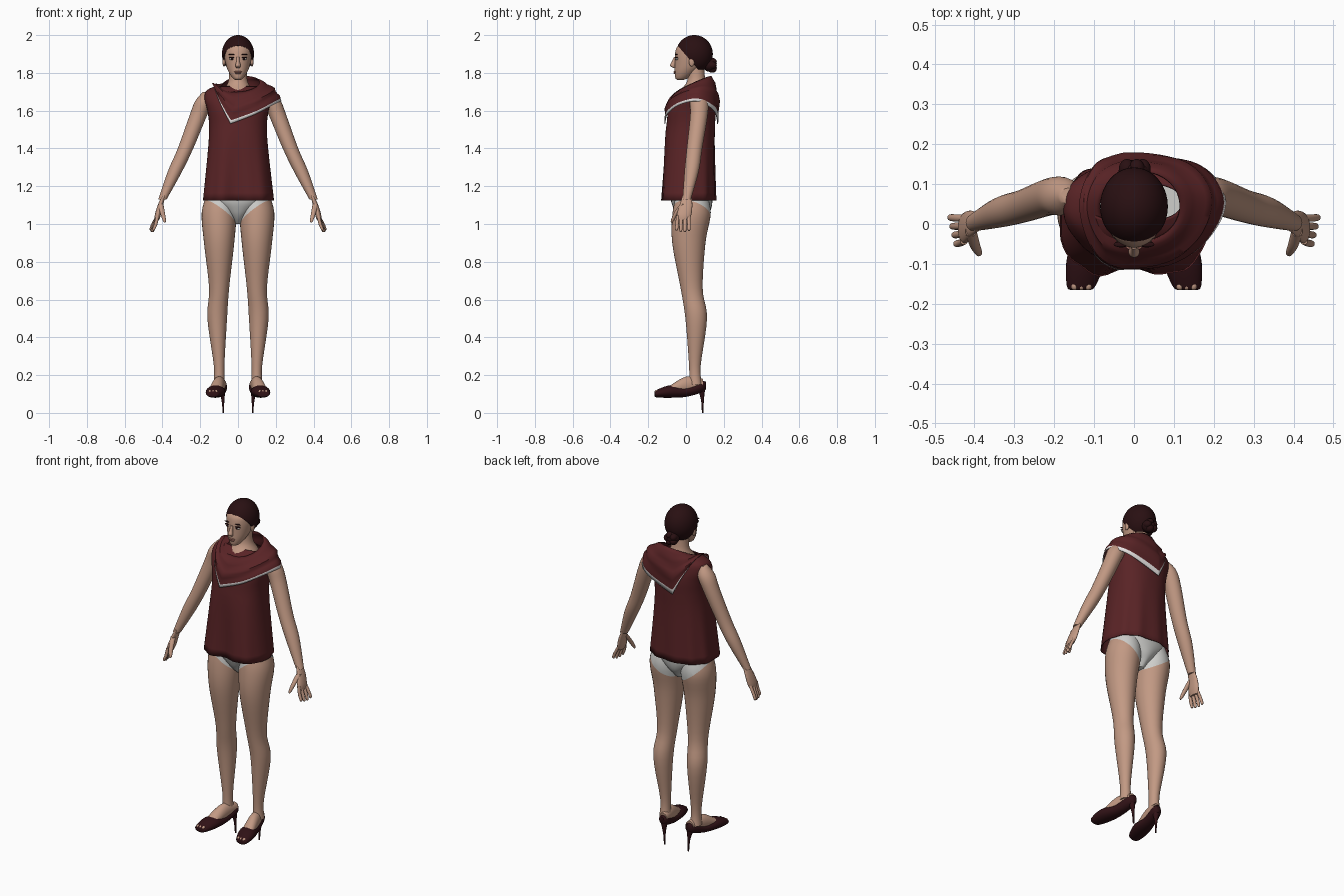
import bpy, bmesh, math
from mathutils import Vector

if "Cube" in bpy.data.objects:
    bpy.data.objects.remove(bpy.data.objects["Cube"], do_unlink=True)


def material(name, red, green, blue):
    mat = bpy.data.materials.new(name)
    mat.use_nodes = True
    mat.diffuse_color = (red, green, blue, 1)
    shader = next(n for n in mat.node_tree.nodes if n.type == 'BSDF_PRINCIPLED')
    shader.inputs["Base Color"].default_value = mat.diffuse_color
    shader.inputs["Roughness"].default_value = .7
    return mat


SKIN = material("skin", .54, .32, .23)
CLOTH = material("maroon cloth", .1, .017, .019)
TRIM = material("white trim", .8, .77, .76)
BRIEF = material("pale grey cotton", .62, .62, .6)
HAIR = material("dark brown hair", .022, .005, .006)
LEATHER = material("dark leather", .03, .006, .008)
LIP = material("lip", .4, .17, .13)
EYE = material("eye white", .6, .57, .53)


def finish(name, bm, mats, mirror=False, thickness=0):
    bmesh.ops.recalc_face_normals(bm, faces=bm.faces)
    mesh = bpy.data.meshes.new(name)
    bm.to_mesh(mesh)
    bm.free()
    for mat in mats:
        mesh.materials.append(mat)
    mesh.shade_smooth()
    mesh.set_sharp_from_angle(angle=math.radians(50))
    ob = bpy.data.objects.new(name, mesh)
    bpy.context.collection.objects.link(ob)
    if thickness:
        solid = ob.modifiers.new("thickness", 'SOLIDIFY')
        solid.thickness, solid.offset = thickness, -1
    if mirror:
        ob.modifiers.new("mirror", 'MIRROR')


def spline(a, b, c, d, t):
    linear = c - a
    square = a * 2 - b * 5 + c * 4 - d
    cube = b * 3 - a - c * 3 + d
    return b + (linear + (square + cube * t) * t) * t / 2


def smooth_rows(rows, steps=5):
    rows = [Vector(row) for row in rows]
    padded = [rows[0]] + rows + [rows[-1]]
    for i in range(len(rows) - 1):
        for s in range(steps):
            yield spline(*padded[i:i + 4], s / steps)
    yield rows[-1]


def bridge(bm, rings):
    for low, high in zip(rings, rings[1:]):
        for i in range(len(low)):
            bm.faces.new((low[i - 1], low[i], high[i], high[i - 1]))


def loft(rows, sides=24, power=2, caps=True, shape=None):
    """Rows are height, centre x, centre y, radius x, radius y."""
    bm = bmesh.new()
    rings = []
    for z, x, y, rx, ry in smooth_rows(rows):
        ring = []
        for i in range(sides):
            angle = math.tau * i / sides
            c, s = math.cos(angle), math.sin(angle)
            co = Vector((x + rx * math.copysign(abs(c) ** (2 / power), c),
                         y + ry * math.copysign(abs(s) ** (2 / power), s), z))
            ring.append(bm.verts.new(shape(co, angle) if shape else co))
        rings.append(ring)
    bridge(bm, rings)
    if caps:
        bm.faces.new(rings[0])
        bm.faces.new(rings[-1])
    return bm


def limb(rows, flat=1, **options):
    """Rows are height, x, y, radius; flat is depth over width."""
    return loft([(z, x, y, r, r * flat) for z, x, y, r in rows], **options)


def core(rows, **options):
    """Centred rows are height, y, half width, half depth."""
    return loft([(z, 0, y, rx, ry) for z, y, rx, ry in rows], **options)


def ball(name, centre, size, mat, mirror=False):
    bm = bmesh.new()
    bmesh.ops.create_uvsphere(bm, u_segments=24, v_segments=14, radius=1)
    bmesh.ops.scale(bm, vec=size, verts=bm.verts)
    bmesh.ops.translate(bm, vec=centre, verts=bm.verts)
    finish(name, bm, [mat], mirror)


def split(bm, point, normal, **options):
    geometry = bm.verts[:] + bm.edges[:] + bm.faces[:]
    return bmesh.ops.bisect_plane(bm, geom=geometry, plane_co=point,
                                  plane_no=normal, **options)


# Legs, with the high-cut brief split off along a sloping plane
leg = limb([(1.17, .09, .03, .07), (1.06, .1, .03, .092), (.9, .1, .015, .08),
            (.66, .1, .03, .053), (.5, .11, .054, .052), (.25, .1, .047, .028),
            (.15, .1, .05, .031)], flat=1.1, sides=32)
crotch, slope = Vector((0, 0, 1)), Vector((-.73, .29, 1))
split(leg, crotch, slope)
for face in leg.faces:
    face.material_index = int((face.calc_center_median() - crotch).dot(slope) > 0)
finish("legs", leg, [SKIN, BRIEF], mirror=True)
finish("brief_centre", core([(1, .035, .02, .04), (1.03, .035, .04, .07),
                             (1.07, .035, .09, .095), (1.13, .03, .165, .11),
                             (1.2, .03, .15, .1)], sides=32), [BRIEF])


# Feet and peep-toe shoes are lofted from heel to toe, then turned outward
def turn_out(co, angle):
    along = co.z
    return Vector((.103 + co.x - .19 * along, along, co.y))


finish("feet", core([(.09, .15, .025, .03), (0, .145, .032, .047),
                     (-.1, .115, .035, .02), (-.14, .108, .03, .012)],
                    shape=turn_out), [SKIN], mirror=True)
finish("shoes", core([(.105, .145, .012, .02), (.08, .137, .03, .03),
                      (0, .112, .037, .027), (-.085, .113, .049, .033),
                      (-.155, .102, .036, .02), (-.166, .1, .02, .012)],
                     shape=turn_out), [LEATHER], mirror=True)
finish("shoe_heels", limb([(.14, .086, .08, .023), (.07, .08, .087, .008),
                           (0, .077, .088, .004)]), [LEATHER], mirror=True)
for i in range(3):
    ball(f"toe_{i}", (.115 + .017 * i, -.155, .113), (.009, .011, .008), SKIN, True)

# Arms and hands
finish("arms", limb([(1.7, .165, .07, .02), (1.65, .18, .07, .047),
                     (1.57, .212, .068, .046), (1.4, .278, .045, .041),
                     (1.28, .333, .03, .038), (1.13, .4, .004, .022)]), [SKIN], True)
finish("palms", limb([(1.15, .393, .005, .01), (1.1, .411, 0, .014),
                      (1.05, .424, -.01, .016), (1.02, .43, -.013, .012)],
                     flat=2.4), [SKIN], True)
for i in range(4):
    y, x = .019 * i - .043, .445 + .005 * i
    tip = .965 - .008 * math.sin(i)
    finish(f"finger_{i}", limb([(1.045, .426, y, .009), (1, x - .01, y * 1.1, .009),
                                (tip + .01, x, y * 1.15, .008),
                                (tip, x, y * 1.15, .004)]), [SKIN], True)
finish("thumbs", limb([(1.105, .409, -.018, .014), (1.06, .4, -.05, .013),
                       (1.02, .39, -.071, .009), (1.008, .388, -.075, .004)]),
       [SKIN], True)


# Sleeveless top with a softly folded hem
def drape(co, angle):
    weight = max(0, 1.5 - co.z) * 2.7
    if co.y < 0:
        co.y += .032 * weight * math.exp(-(co.x / .06) ** 2)
    co.x *= 1 + .015 * weight * math.cos(9 * angle)
    co.y += .004 * weight * math.cos(11 * angle)
    return co


finish("top", core([(1.125, .008, .188, .15), (1.4, .016, .159, .136),
                    (1.52, .025, .153, .129), (1.6, .031, .162, .125),
                    (1.66, .04, .177, .108), (1.705, .05, .168, .084),
                    (1.73, .055, .12, .05)],
                   sides=64, power=2.4, caps=False, shape=drape),
       [CLOTH], thickness=.004)

# Asymmetric cowl: a tilted oval neck rim joined to a hem with two corners
hem = [(-.04, -.115, 1.53), (.09, -.102, 1.58), (.185, -.04, 1.63),
       (.23, .06, 1.65), (.16, .15, 1.6), (-.03, .17, 1.53),
       (-.09, .153, 1.65), (-.13, .055, 1.74), (-.1, -.075, 1.65)]
hem = [Vector(p) for p in hem]
CORNERS = (hem[0], hem[5])
count, steps, levels = len(hem), 10, 10


def hem_point(i, t):
    a, b, c, d = [hem[(i + k) % count] for k in (-1, 0, 1, 2)]
    if b in CORNERS:
        a = c
    if c in CORNERS:
        d = b
    return spline(a, b, c, d, t)


def rim_point(turn):
    angle = math.tau * turn - math.pi / 2
    x, y = .015 + .1 * math.cos(angle), .045 + .09 * math.sin(angle)
    return Vector((x, y, 1.72 + .1 * x + .45 * y))


cowl = bmesh.new()
rings = []
for level in range(levels + 1):
    t = level / levels
    bulge = math.sin(math.pi * t)
    ring = []
    for i in range(count * steps):
        edge = hem_point(i // steps, i % steps / steps)
        co = rim_point(i / count / steps).lerp(edge, t)
        out = Vector((co.x, co.y - .05, .06)).normalized()
        fold = math.sin(8 * t + 6 * co.x) ** 2
        ring.append(cowl.verts.new(co + out * bulge * (.018 + .012 * fold)))
    rings.append(ring)
bridge(cowl, rings)
border = set(rings[-1])
for face in cowl.faces:
    face.material_index = int(any(v in border for v in face.verts))
finish("cowl_collar", cowl, [CLOTH, TRIM], thickness=.005)

# Neck and head
finish("neck", core([(1.66, .045, .08, .085), (1.7, .05, .08, .085),
                     (1.76, .055, .05, .048), (1.86, .05, .046, .046)]), [SKIN])
finish("head", core([(1.763, -.03, .014, .016), (1.772, -.022, .028, .034),
                     (1.8, -.005, .047, .055), (1.84, .015, .063, .075),
                     (1.9, .028, .074, .086), (1.94, .036, .071, .081),
                     (1.985, .042, .03, .035)], sides=32), [SKIN])
finish("nose", core([(1.885, -.056, .007, .007), (1.86, -.064, .009, .011),
                     (1.838, -.07, .014, .014), (1.825, -.06, .008, .006)]), [SKIN])
ball("ears", (.074, .03, 1.858), (.008, .015, .024), SKIN, True)
ball("upper_lip", (0, -.058, 1.806), (.02, .008, .005), LIP)
ball("lower_lip", (0, -.057, 1.799), (.017, .009, .006), LIP)
ball("eyes", (.032, -.048, 1.875), (.014, .009, .007), EYE, True)
ball("irises", (.032, -.053, 1.875), (.006, .006, .006), HAIR, True)
ball("lash_lines", (.032, -.05, 1.882), (.017, .009, .003), HAIR, True)
ball("brows", (.033, -.051, 1.897), (.018, .007, .003), HAIR, True)

# Swept-back hair, trimmed at the hairline, and a low bun
hair = bmesh.new()
bmesh.ops.create_uvsphere(hair, u_segments=40, v_segments=24, radius=1)
bmesh.ops.scale(hair, vec=(.085, .098, .1), verts=hair.verts)
bmesh.ops.translate(hair, vec=(0, .044, 1.9), verts=hair.verts)
cut = split(hair, (0, -.055, 1.957), (0, 1.16, 1), clear_inner=True)
hairline = [e for e in cut["geom_cut"] if isinstance(e, bmesh.types.BMEdge)]
bmesh.ops.edgeloop_fill(hair, edges=hairline)
finish("hair", hair, [HAIR])
ball("bun", (0, .125, 1.842), (.04, .036, .036), HAIR)
for i in range(5):
    angle = math.tau * i / 5
    ball(f"bun_coil_{i}", (.022 * math.cos(angle), .138, 1.84 + .02 * math.sin(angle)),
         (.02, .025, .02), HAIR)
